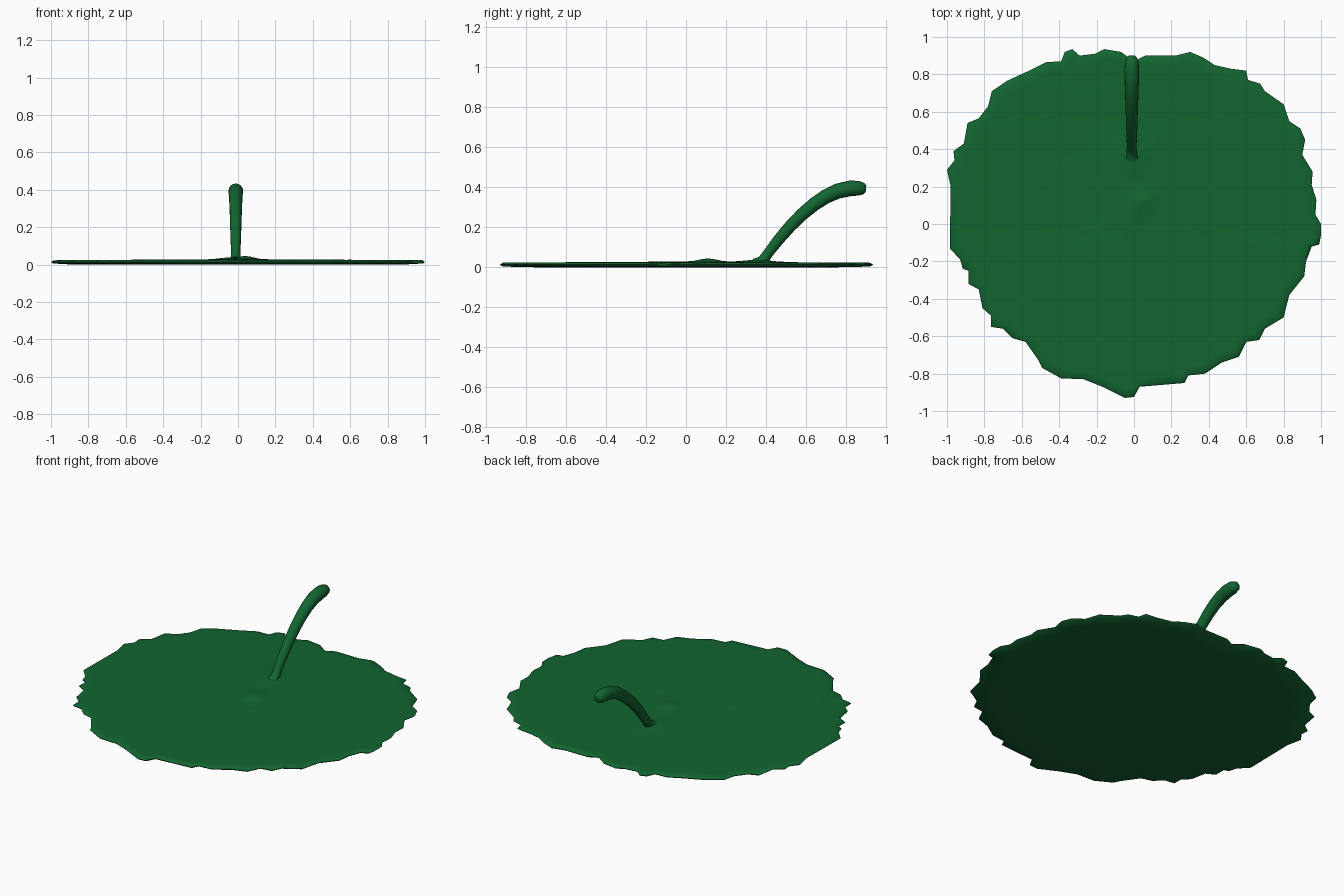
import bpy, bmesh, math, random
from mathutils import Vector

if "Cube" in bpy.data.objects:
    bpy.data.objects.remove(bpy.data.objects["Cube"])

random.seed(4)
green = bpy.data.materials.new("leaf_green")
green.diffuse_color = (0.006, 0.13, 0.03, 1)
green.use_nodes = True
green.node_tree.nodes["Principled BSDF"].inputs["Base Color"].default_value = green.diffuse_color


def add_object(name, bm, angle=50):
    bmesh.ops.recalc_face_normals(bm, faces=bm.faces)
    me = bpy.data.meshes.new(name)
    bm.to_mesh(me)
    bm.free()
    ob = bpy.data.objects.new(name, me)
    bpy.context.collection.objects.link(ob)
    me.materials.append(green)
    bpy.ops.object.select_all(action='DESELECT')
    ob.select_set(True)
    bpy.context.view_layer.objects.active = ob
    bpy.ops.object.shade_smooth_by_angle(angle=math.radians(angle))
    return ob


def bridge(bm, a, b):
    n = len(a)
    for i in range(n):
        bm.faces.new((a[i], a[(i + 1) % n], b[(i + 1) % n], b[i]))


# Ragged leaf outline, counter-clockwise from +x
outline = [(1.0, 0), (.97, .05), (.975, .13), (.95, .21), (.955, .28), (.90, .37),
           (.915, .45), (.89, .51), (.83, .55), (.80, .64), (.70, .71), (.675, .75),
           (.61, .77), (.60, .82), (.52, .83), (.43, .85), (.37, .89), (.30, .92),
           (.22, .90), (.06, .90), (0, .87), (-.07, .92), (-.16, .935), (-.21, .91),
           (-.29, .90), (-.33, .935), (-.37, .92), (-.39, .87), (-.47, .865), (-.56, .82),
           (-.68, .765), (-.76, .71), (-.78, .63), (-.83, .565), (-.89, .54), (-.91, .43),
           (-.965, .39), (-.96, .34), (-1.0, .29), (-.98, .20), (-.985, -.13), (-.93, -.19),
           (-.915, -.24), (-.885, -.25), (-.885, -.32), (-.83, -.35), (-.81, -.45), (-.765, -.49),
           (-.765, -.55), (-.70, -.56), (-.65, -.61), (-.58, -.63), (-.51, -.73), (-.49, -.77),
           (-.39, -.825), (-.27, -.83), (-.17, -.87), (-.05, -.93), (0, -.925), (.03, -.87),
           (.27, -.85), (.29, -.81), (.38, -.80), (.47, -.74), (.56, -.71), (.60, -.63),
           (.67, -.62), (.70, -.56), (.80, -.50), (.83, -.38), (.91, -.28), (.92, -.20),
           (.95, -.12), (.99, -.11), (1.0, -.06)]


def bump(x, y, cx, cy, h, s):
    return h * math.exp(-((x - cx) ** 2 + (y - cy) ** 2) / s ** 2)


def top_z(x, y):
    z = 0.023 + 0.006 * (1 - min(1, math.hypot(x, y)))
    z += bump(x, y, 0.04, 0.11, 0.017, 0.06) + bump(x, y, -0.03, 0.36, 0.012, 0.09)
    return z + random.uniform(-0.0006, 0.0006)


# Leaf pad: concentric rings, rounded rim, flat underside
bm = bmesh.new()
rings = []
for k in range(1, 25):
    t = k / 24 * 0.985
    rings.append([bm.verts.new((x * t, y * t, top_z(x * t, y * t))) for x, y in outline])
for t, z in ((1.0, 0.014), (0.99, 0.006), (0.9, 0.001), (0.5, 0.0)):
    rings.append([bm.verts.new((x * t, y * t, z)) for x, y in outline])
for a, b in zip(rings, rings[1:]):
    bridge(bm, a, b)
for ring, z in ((rings[0], 0.03), (rings[-1], 0.0)):
    c = bm.verts.new((0, 0, z))
    for i in range(len(ring)):
        bm.faces.new((ring[i], ring[(i + 1) % len(ring)], c))
add_object("leaf_pad", bm, 60)

# Curved stalk: (y, z, radius) stations, thickening to a rounded tip
path = [(.365, .012, .045), (.385, .035, .027), (.41, .07, .025), (.46, .135, .028),
        (.52, .205, .030), (.58, .265, .032), (.64, .315, .034), (.70, .355, .036),
        (.76, .382, .038), (.82, .395, .039), (.86, .396, .037), (.89, .394, .028),
        (.90, .393, .016)]
bm = bmesh.new()
n, rings = 16, []
for i, (y, z, r) in enumerate(path):
    p, q = path[max(i - 1, 0)], path[min(i + 1, len(path) - 1)]
    tan = Vector((0, q[0] - p[0], q[1] - p[1])).normalized()
    side = Vector((1, 0, 0))
    up = side.cross(tan)
    c = Vector((-0.012, y, z))
    rings.append([bm.verts.new(c + side * r * math.cos(2 * math.pi * j / n)
                               + up * r * math.sin(2 * math.pi * j / n)) for j in range(n)])
for v in rings[0]:
    v.co.z = max(v.co.z, 0.008)
for a, b in zip(rings, rings[1:]):
    bridge(bm, a, b)
bm.faces.new(rings[0])
bm.faces.new(rings[-1])
add_object("stalk", bm)
